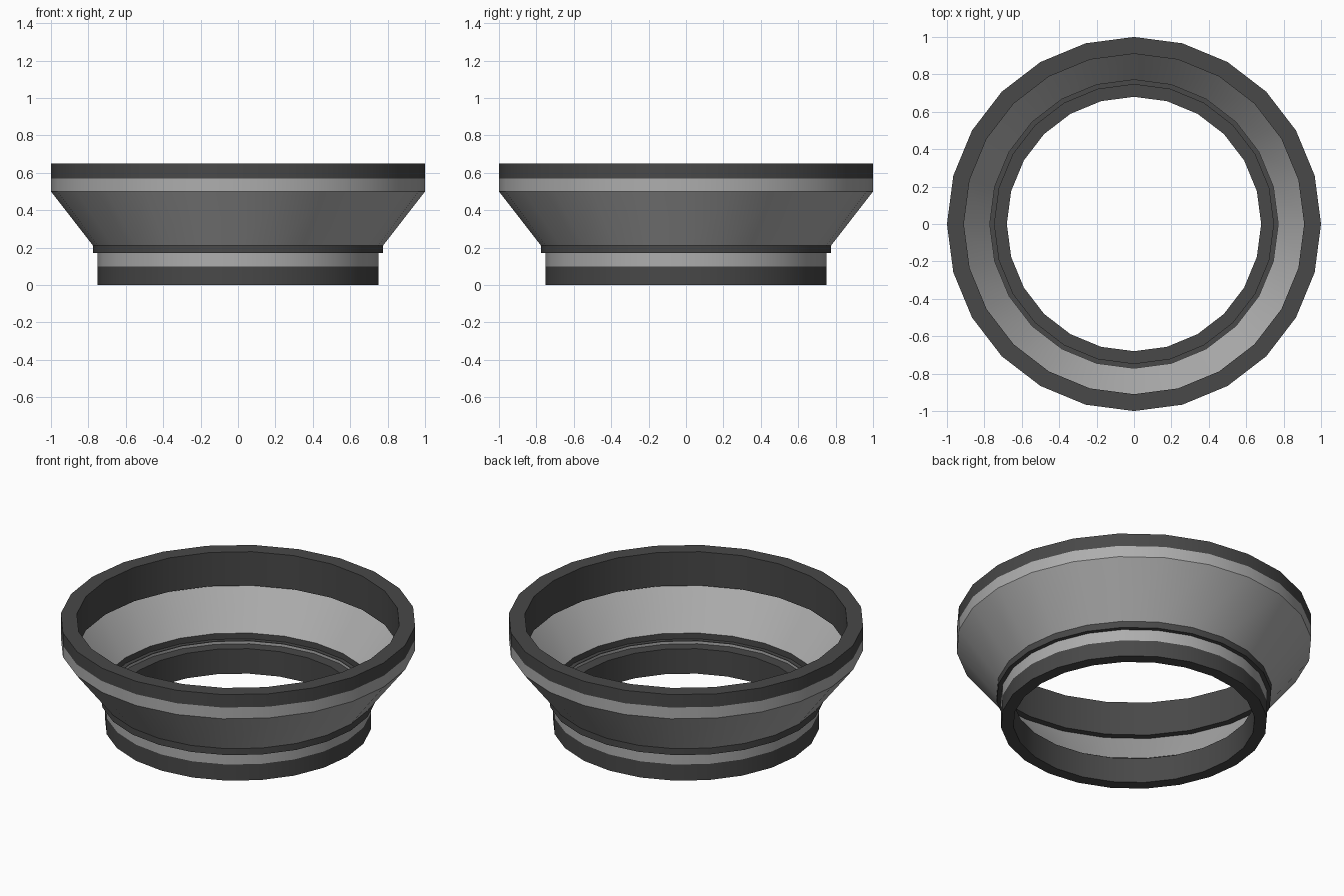
import bpy, math

if "Cube" in bpy.data.objects:
    bpy.data.objects.remove(bpy.data.objects["Cube"])

SIDES = 24


def material(name, v):
    m = bpy.data.materials.new(name)
    m.diffuse_color = (v, v, v, 1)
    m.use_nodes = True
    m.node_tree.nodes["Principled BSDF"].inputs["Base Color"].default_value = m.diffuse_color
    return m


dark = material("dark grey", 0.065)
light = material("light grey", 0.42)


def revolve(name, profile, mat, closed=False):
    """Spin an (r, z) profile around z; upward runs face outward."""
    n = len(profile)
    verts = [(r * math.cos(2 * math.pi * i / SIDES), r * math.sin(2 * math.pi * i / SIDES), z)
             for i in range(SIDES) for r, z in profile]
    faces = []
    for i in range(SIDES):
        j = (i + 1) % SIDES
        for a in range(n if closed else n - 1):
            b = (a + 1) % n
            faces.append((i * n + a, j * n + a, j * n + b, i * n + b))
    me = bpy.data.meshes.new(name)
    me.from_pydata(verts, [], faces)
    me.materials.append(mat)
    me.polygons.foreach_set("use_smooth", [True] * len(faces))
    me.set_sharp_from_angle(angle=math.radians(30))
    ob = bpy.data.objects.new(name, me)
    bpy.context.collection.objects.link(ob)
    return ob


T = 0.004  # thin sheet wall

# thick end rings with lips reaching inward
revolve("lower_rim", [(0.75, 0.155), (0.68, 0.155), (0.68, 0), (0.75, 0), (0.75, 0.10)], dark)
revolve("upper_rim", [(1, 0.57), (1, 0.65), (0.91, 0.65), (0.91, 0.44), (0.95, 0.44)], dark)

# light band above the lower rim
revolve("lower_band", [(0.75, 0.10), (0.75, 0.17), (0.75 - T, 0.17), (0.75 - T, 0.155)], light)

# raised collar step
revolve("collar", [(0.75 - T, 0.17), (0.775, 0.17), (0.775, 0.21),
                   (0.775 - T, 0.21), (0.775 - T, 0.17 + T), (0.75 - T, 0.17 + T)], dark, True)

# flared cone and its upper straight band
revolve("flared_cone", [(0.775, 0.21), (1, 0.50), (1, 0.57)], light)
revolve("cone_lining", [(0.95, 0.44), (0.775 - T, 0.21)], light)
